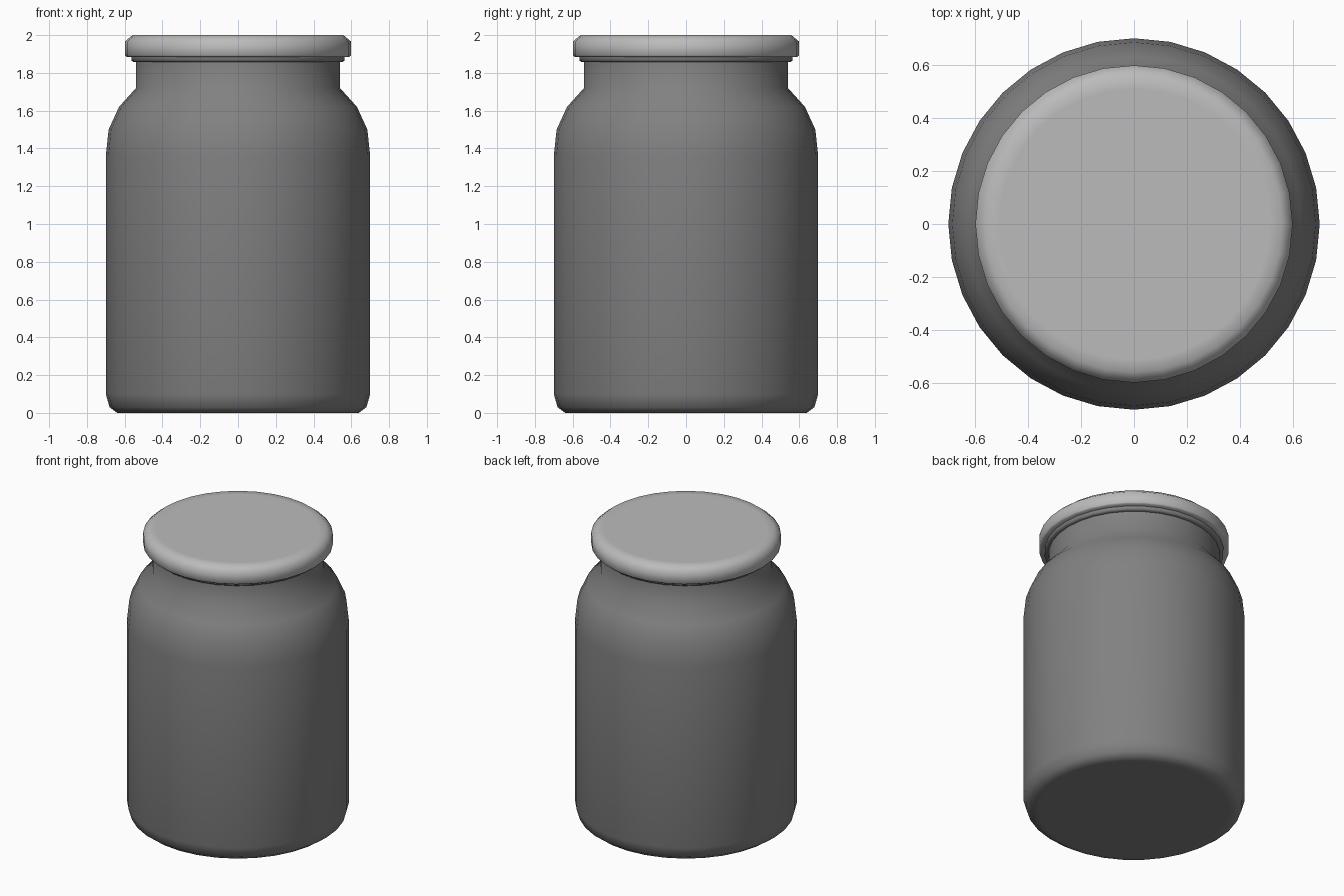
import bpy, bmesh, math

cube = bpy.data.objects.get("Cube")
if cube:
    bpy.data.objects.remove(cube, do_unlink=True)

SIDES = 32


def make_material(name, grey):
    mat = bpy.data.materials.new(name)
    mat.use_nodes = True
    colour = (grey, grey, grey, 1)
    mat.diffuse_color = colour
    mat.node_tree.nodes["Principled BSDF"].inputs["Base Color"].default_value = colour
    return mat


def lathe(name, profile, mat):
    """Turn a bottom-to-top (radius, height) profile around z and cap both ends."""
    bm = bmesh.new()
    rings = []
    for r, z in profile:
        rings.append([bm.verts.new((r * math.cos(math.tau * i / SIDES),
                                    r * math.sin(math.tau * i / SIDES), z))
                      for i in range(SIDES)])
    for low, high in zip(rings, rings[1:]):
        for i in range(SIDES):
            j = (i + 1) % SIDES
            bm.faces.new((low[i], low[j], high[j], high[i]))
    bm.faces.new(rings[0][::-1])
    bm.faces.new(rings[-1])
    mesh = bpy.data.meshes.new(name)
    bm.to_mesh(mesh)
    bm.free()
    mesh.materials.append(mat)
    obj = bpy.data.objects.new(name, mesh)
    bpy.context.collection.objects.link(obj)
    bpy.ops.object.select_all(action='DESELECT')
    obj.select_set(True)
    bpy.context.view_layer.objects.active = obj
    bpy.ops.object.shade_smooth_by_angle(angle=math.radians(55))
    return obj


dark_grey = make_material("dark grey", 0.22)
light_grey = make_material("light grey", 0.5)

# Jar body with rounded base, sloping shoulder and straight neck
lathe("jar_body", [(0.6, 0), (0.64, 0), (0.68, 0.03), (0.7, 0.1), (0.7, 1.36),
                   (0.685, 1.5), (0.63, 1.62), (0.54, 1.72), (0.54, 1.88)], dark_grey)

# Thin sealing bead under the lid
lathe("neck_bead", [(0.53, 1.858), (0.555, 1.858), (0.565, 1.866),
                    (0.565, 1.885), (0.53, 1.888)], dark_grey)

# Lid with a bevelled top edge
lathe("lid", [(0.55, 1.883), (0.59, 1.885), (0.598, 1.893), (0.598, 1.967),
              (0.558, 2), (0.51, 2)], light_grey)
